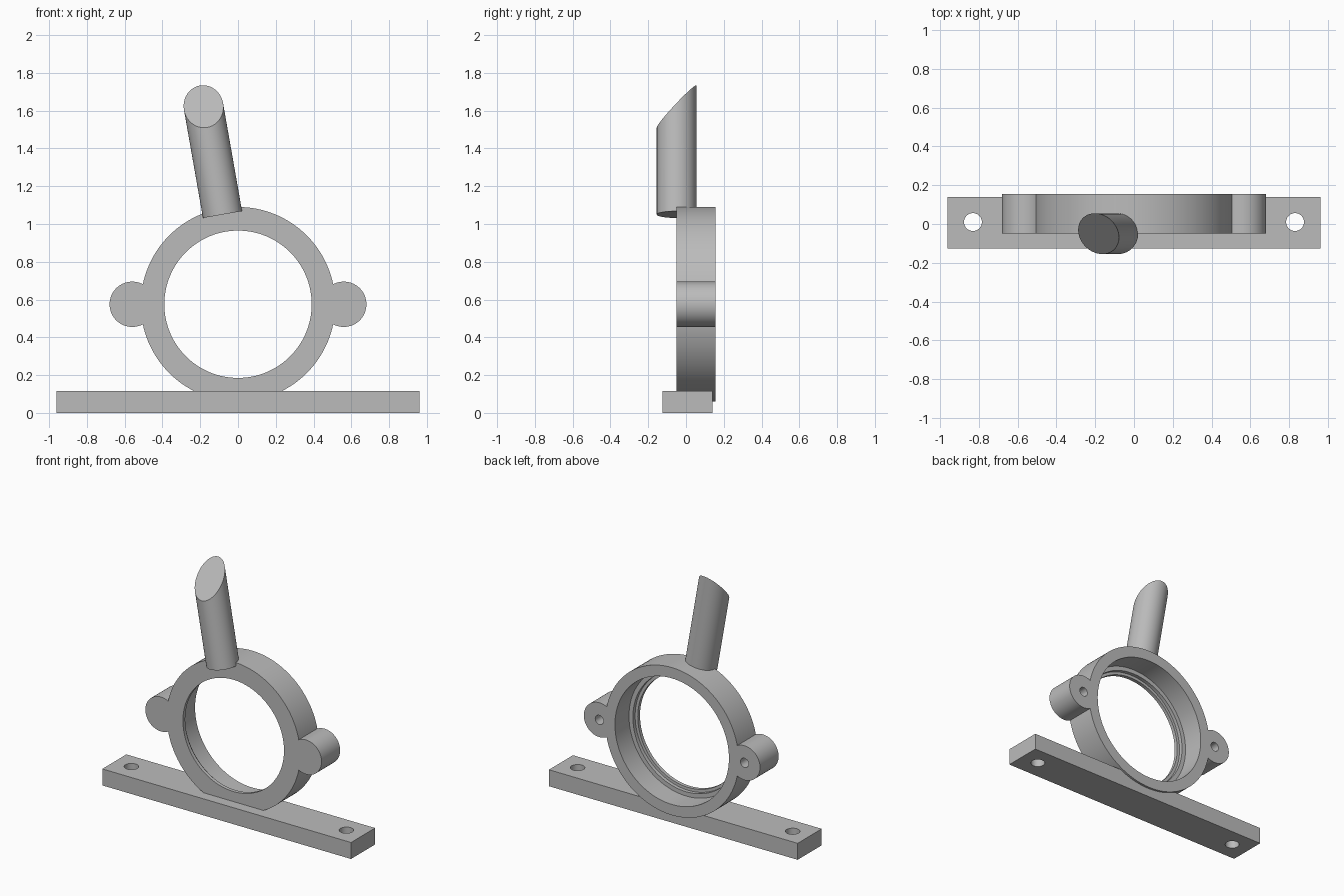
import bpy
from math import radians
from mathutils import Matrix, Vector

if "Cube" in bpy.data.objects:
    bpy.data.objects.remove(bpy.data.objects["Cube"], do_unlink=True)

grey = bpy.data.materials.new("plain_grey")
grey.use_nodes = True
COLOUR = (0.5, 0.5, 0.5, 1)
grey.diffuse_color = COLOUR
grey.node_tree.nodes["Principled BSDF"].inputs["Base Color"].default_value = COLOUR


def rod(name, radius, start, end, sides=96):
    """Cylinder running between two points."""
    a, b = Vector(start), Vector(end)
    bpy.ops.mesh.primitive_cylinder_add(
        vertices=sides, radius=radius, depth=(b - a).length, location=(a + b) / 2,
        rotation=(b - a).to_track_quat("Z", "Y").to_euler())
    ob = bpy.context.object
    ob.name = name
    ob.data.materials.append(grey)
    return ob


def box(name, low, high):
    a, b = Vector(low), Vector(high)
    bpy.ops.mesh.primitive_cube_add(size=1, location=(a + b) / 2)
    ob = bpy.context.object
    ob.name = name
    ob.scale = b - a
    bpy.ops.object.transform_apply(location=False, rotation=False, scale=True)
    ob.data.materials.append(grey)
    return ob


def combine(target, other, operation):
    """Apply a boolean and discard the helper."""
    mod = target.modifiers.new(operation.lower(), "BOOLEAN")
    mod.operation, mod.object, mod.solver = operation, other, "EXACT"
    bpy.context.view_layer.objects.active = target
    bpy.ops.object.modifier_apply(modifier=mod.name)
    bpy.data.objects.remove(other, do_unlink=True)


def smooth(ob):
    bpy.ops.object.select_all(action="DESELECT")
    ob.select_set(True)
    bpy.context.view_layer.objects.active = ob
    bpy.ops.object.shade_smooth_by_angle(angle=radians(30))


# Base bar with two mounting holes
base = box("base_bar", (-0.96, -0.125, 0), (0.96, 0.14, 0.115))
for side in (-1, 1):
    hole = rod("hole", 0.046, (side * 0.83, 0.01, -0.1), (side * 0.83, 0.01, 0.3), 48)
    combine(base, hole, "DIFFERENCE")
smooth(base)

# Ring housing with side lugs, stepped bore and blind screw holes at the back
FRONT, BACK, MID = -0.05, 0.155, 0.575
ring = rod("ring_housing", 0.515, (0, FRONT, MID), (0, BACK, MID), 128)
for side in (-1, 1):
    x = side * 0.56
    combine(ring, rod("lug", 0.12, (x, FRONT, MID), (x, BACK, MID), 64), "UNION")
for radius, depth in ((0.39, -0.2), (0.41, -0.025), (0.44, 0.0)):
    combine(ring, rod("bore", radius, (0, depth, MID), (0, 0.3, MID), 128), "DIFFERENCE")
for side in (-1, 1):
    x = side * 0.56
    combine(ring, rod("hole", 0.032, (x, 0.02, MID), (x, 0.3, MID), 32), "DIFFERENCE")
smooth(ring)

# Leaning handle with a slanted front cut and a hole in its tip
foot, tip = Vector((-0.082, -0.05, 1.05)), Vector((-0.246, -0.05, 1.983))
axis = (tip - foot).normalized()
handle = rod("handle", 0.105, foot, tip, 64)
wedge = box("wedge", (-0.5, -0.5, 0), (0.5, 0.5, 0.5))
wedge.matrix_world = (Matrix.Translation(tip) @ Matrix.Rotation(radians(-10), 4, "Y")
                      @ Matrix.Rotation(radians(47), 4, "X"))
combine(handle, wedge, "DIFFERENCE")
combine(handle, rod("hole", 0.034, tip - axis * 0.25, tip + axis * 0.1, 32), "DIFFERENCE")
smooth(handle)
